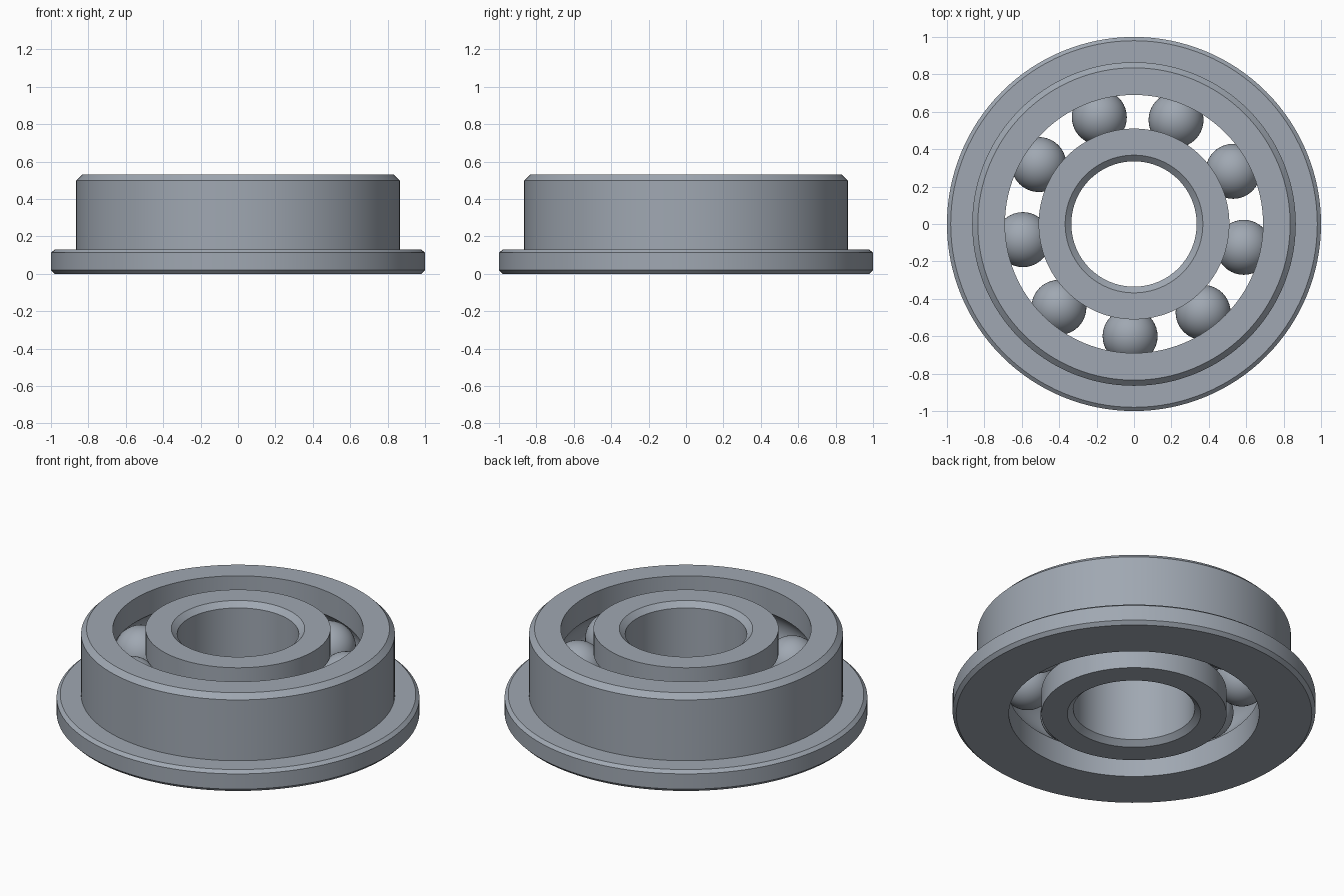
import bpy, bmesh, math
from mathutils import Matrix

cube = bpy.data.objects.get("Cube")
if cube:
    bpy.data.objects.remove(cube, do_unlink=True)

HEIGHT = 0.53
MID = HEIGHT / 2
ORBIT = 0.6
BALL = 0.147
GROOVE = 0.15

steel = bpy.data.materials.new("steel grey")
steel.use_nodes = True
colour = (0.35, 0.39, 0.445, 1)
steel.diffuse_color = colour
steel.node_tree.nodes["Principled BSDF"].inputs["Base Color"].default_value = colour


def finish(name, bm):
    bmesh.ops.recalc_face_normals(bm, faces=bm.faces)
    mesh = bpy.data.meshes.new(name)
    bm.to_mesh(mesh)
    bm.free()
    mesh.materials.append(steel)
    obj = bpy.data.objects.new(name, mesh)
    bpy.context.collection.objects.link(obj)
    bpy.ops.object.select_all(action='DESELECT')
    obj.select_set(True)
    bpy.context.view_layer.objects.active = obj
    bpy.ops.object.shade_smooth_by_angle(angle=math.radians(25))
    return obj


def lathe(name, profile, steps=128):
    """Spin a closed (radius, z) profile around the z axis."""
    bm = bmesh.new()
    verts = [bm.verts.new((r, 0, z)) for r, z in profile]
    edges = [bm.edges.new((verts[i - 1], verts[i])) for i in range(len(verts))]
    bmesh.ops.spin(bm, geom=verts + edges, cent=(0, 0, 0), axis=(0, 0, 1),
                   angle=math.tau, steps=steps, use_merge=False)
    bmesh.ops.remove_doubles(bm, verts=bm.verts, dist=1e-5)
    return finish(name, bm)


def groove(land, steps=14):
    """Ball track arc, bottom to top, cut into a wall of radius land."""
    side = 1 if land > ORBIT else -1
    half = math.acos(abs(land - ORBIT) / GROOVE)
    angles = [-half + 2 * half * i / steps for i in range(steps + 1)]
    return [(ORBIT + side * GROOVE * math.cos(a), MID + GROOVE * math.sin(a))
            for a in angles]


# Outer ring with flange at the base
lathe("outer_ring", [
    (0.69, HEIGHT), (0.835, HEIGHT), (0.865, 0.50), (0.865, 0.13),
    (0.98, 0.13), (1.0, 0.113), (1.0, 0.02), (0.98, 0), (0.69, 0),
] + groove(0.69))

# Inner ring with chamfered bore
lathe("inner_ring", [
    (0.51, HEIGHT), (0.368, HEIGHT), (0.335, 0.50), (0.335, 0.03),
    (0.368, 0), (0.51, 0),
] + groove(0.51))

# Nine balls between the rings
for i in range(9):
    a = math.radians(268 + 40 * i)
    bm = bmesh.new()
    place = Matrix.Translation((ORBIT * math.cos(a), ORBIT * math.sin(a), MID))
    bmesh.ops.create_uvsphere(bm, u_segments=40, v_segments=24, radius=BALL, matrix=place)
    finish(f"ball_{i + 1}", bm)
